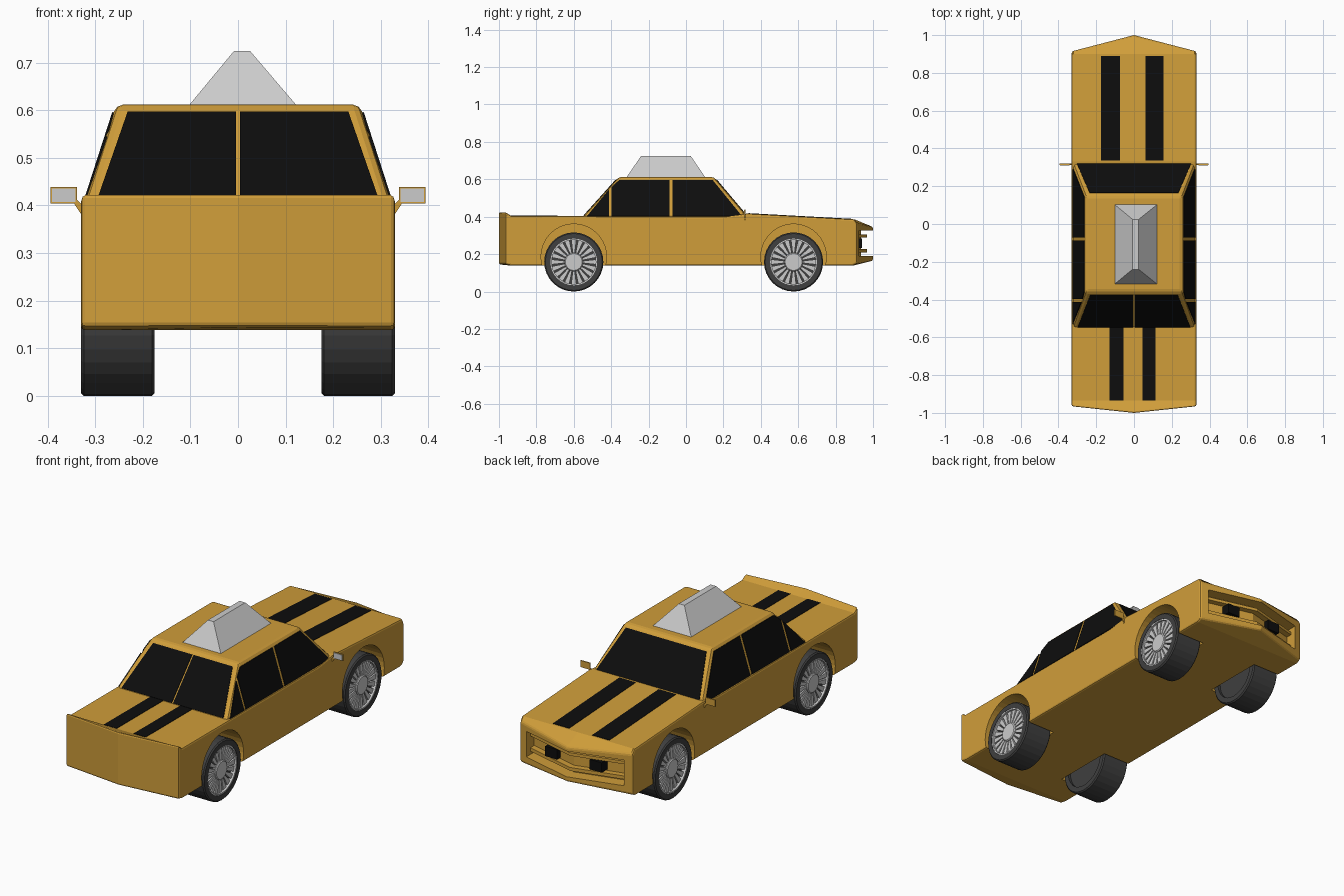
import bpy, bmesh, math
from mathutils import Vector

if "Cube" in bpy.data.objects:
    bpy.data.objects.remove(bpy.data.objects["Cube"])


def material(name, rgb):
    m = bpy.data.materials.new(name)
    m.use_nodes = True
    m.diffuse_color = (*rgb, 1)
    m.node_tree.nodes["Principled BSDF"].inputs["Base Color"].default_value = (*rgb, 1)
    return m


PAINT = material("amber paint", (0.63, 0.34, 0.042))
BLACK = material("black glass", (0.004, 0.004, 0.004))
RUBBER = material("dark rubber", (0.05, 0.05, 0.05))
SILVER = material("light grey", (0.6, 0.6, 0.6))


def finish(name, bm, mat):
    bmesh.ops.recalc_face_normals(bm, faces=bm.faces)
    me = bpy.data.meshes.new(name)
    bm.to_mesh(me)
    bm.free()
    me.materials.append(mat)
    ob = bpy.data.objects.new(name, me)
    bpy.context.collection.objects.link(ob)
    return ob


def loft(name, rings, mat):
    """Skin a solid through rings of equal point count."""
    bm = bmesh.new()
    loops = [[bm.verts.new(p) for p in ring] for ring in rings]
    n = len(loops[0])
    for a, b in zip(loops, loops[1:]):
        for i in range(n):
            j = (i + 1) % n
            bm.faces.new((a[i], a[j], b[j], b[i]))
    bm.faces.new(loops[0])
    bm.faces.new(loops[-1])
    return finish(name, bm, mat)


def rect(x0, x1, y0, y1, z):
    return [(x0, y0, z), (x1, y0, z), (x1, y1, z), (x0, y1, z)]


def box(name, x0, x1, y0, y1, z0, z1, mat):
    return loft(name, [rect(x0, x1, y0, y1, z) for z in (z0, z1)], mat)


def plate(name, pts, mat, thick=0.006):
    """Thin plate centred on a flat outline."""
    p = [Vector(q) for q in pts]
    n = (p[1] - p[0]).cross(p[2] - p[0]).normalized() * thick / 2
    return loft(name, [[q - n for q in p], [q + n for q in p]], mat)


def lathe(name, profile, mat, centre, steps=32):
    """Turn a closed (x, radius) outline round the axle."""
    bm = bmesh.new()
    vs = [bm.verts.new((x, 0, r)) for x, r in profile]
    es = [bm.edges.new((vs[i], vs[(i + 1) % len(vs)])) for i in range(len(vs))]
    bmesh.ops.spin(bm, geom=vs + es, cent=(0, 0, 0), axis=(1, 0, 0),
                   angle=math.tau, steps=steps)
    bmesh.ops.remove_doubles(bm, verts=bm.verts, dist=0.0001)
    ob = finish(name, bm, mat)
    ob.location = centre
    return ob


def apply(ob, kind, **settings):
    mod = ob.modifiers.new(kind.lower(), kind)
    for key, value in settings.items():
        setattr(mod, key, value)
    bpy.context.view_layer.objects.active = ob
    bpy.ops.object.modifier_apply(modifier=mod.name)


def bevel(ob, width, segments=2):
    apply(ob, "BEVEL", width=width, segments=segments,
          limit_method="ANGLE", angle_limit=math.radians(40))


def cut(ob, cutter):
    cutter.hide_render = True
    apply(ob, "BOOLEAN", object=cutter, operation="DIFFERENCE", solver="EXACT")
    bpy.data.objects.remove(cutter)


def nose(x):
    return 1.0 - 0.26 * abs(x)


def nose_bar(name, half, z0, z1, front, back, mat):
    """Bar that follows the pointed nose."""
    return loft(name, [[(x, nose(x) + back, z0), (x, nose(x) + front, z0),
                        (x, nose(x) + front, z1), (x, nose(x) + back, z1)]
                       for x in (-half, 0, half)], mat)


# Lower body: side outline with pointed nose and tail
def outline(x, tail, tip, brow, chin):
    yz = [(tail, 0.145), (tail, 0.425), (-0.935, 0.404), (0.2, 0.40), (0.33, 0.417),
          (0.9, 0.386), (tip, brow), (tip, chin), (0.89, 0.138), (-0.93, 0.138)]
    return [(x, y, z) for y, z in yz]


W = 0.33
body = loft("lower_body", [outline(-W, -0.965, 0.914, 0.362, 0.15),
                           outline(0, -1.0, 1.0, 0.345, 0.165),
                           outline(W, -0.965, 0.914, 0.362, 0.15)], PAINT)
bevel(body, 0.009)

# Wheel arches and grille recess
AXLES = {"rear_end": -0.6, "nose_end": 0.575}
SIDES = {"left": 1, "right": -1}
for y in AXLES.values():
    for s in SIDES.values():
        ring = [(math.cos(a) * 0.175 + y, math.sin(a) * 0.175 + 0.186)
                for a in (math.tau * i / 40 for i in range(40))]
        cut(body, loft("arch_cutter", [[(s * x, p, q) for p, q in ring]
                                       for x in (0.168, 0.5)], PAINT))
cut(body, nose_bar("grille_cutter", 0.285, 0.19, 0.325, 0.3, -0.065, PAINT))

# Grille bars and lamps
nose_bar("grille_upper_bar", 0.284, 0.288, 0.304, -0.033, -0.07, PAINT)
nose_bar("grille_lower_bar", 0.284, 0.208, 0.226, -0.033, -0.07, PAINT)
for side, s in SIDES.items():
    xs = sorted((s * 0.095, s * 0.165))
    box(side + "_lamp", *xs, 0.88, 0.94, 0.232, 0.284, BLACK)

# Cabin
Z0, Z1 = 0.395, 0.612


def blend(a, b, z):
    return a + (b - a) * (z - Z0) / (Z1 - Z0)


def side_x(z):
    return blend(0.326, 0.256, z)


def rear_y(z):
    return blend(-0.555, -0.36, z)


def screen_y(z):
    return blend(0.333, 0.15, z)


cabin = loft("cabin", [rect(-side_x(z), side_x(z), rear_y(z), screen_y(z), z)
                       for z in (Z0, Z1)], PAINT)
bevel(cabin, 0.015)

# Side windows
LOW, HIGH = 0.402, 0.595
panes = {
    "quarter_window": [(-0.53, LOW), (-0.412, LOW), (-0.412, 0.545)],
    "back_door_window": [(-0.398, LOW), (-0.088, LOW), (-0.088, HIGH),
                         (-0.358, HIGH), (-0.398, 0.558)],
    "door_window": [(-0.072, LOW), (0.3, LOW), (0.143, HIGH), (-0.072, HIGH)],
}
for side, s in SIDES.items():
    for name, pane in panes.items():
        plate(side + "_" + name, [(s * side_x(z), y, z) for y, z in pane], BLACK)
    # Split rear window
    plate(side + "_rear_window",
          [(s * x, rear_y(z), z) for x, z in
           ((0.004, 0.405), (0.298, 0.405), (0.232, HIGH), (0.004, HIGH))], BLACK)
plate("windscreen", [(x, screen_y(z), z) for x, z in
                     ((-0.302, 0.412), (0.302, 0.412), (0.235, HIGH), (-0.235, HIGH))], BLACK)

# Painted stripes on hood and trunk
for i, (x0, x1) in enumerate([(-0.175, -0.075), (0.06, 0.155)]):
    plate(f"hood_stripe_{i + 1}", [(x0, 0.335, 0.4168), (x1, 0.335, 0.4168),
                                   (x1, 0.89, 0.3866), (x0, 0.89, 0.3866)], BLACK, 0.004)
for i, (x0, x1) in enumerate([(-0.13, -0.055), (0.045, 0.115)]):
    plate(f"trunk_stripe_{i + 1}", [(x0, -0.935, 0.404), (x1, -0.935, 0.404),
                                    (x1, -0.545, 0.4026), (x0, -0.545, 0.4026)], BLACK, 0.004)

# Roof sign
loft("roof_sign", [rect(-0.105, 0.125, -0.32, 0.105, 0.608),
                   rect(-0.008, 0.025, -0.24, 0.025, 0.725)], SILVER)

# Door mirrors
for side, s in SIDES.items():
    plate(side + "_mirror_stalk", [(s * x, 0.316, z) for x, z in
          ((0.322, 0.375), (0.332, 0.385), (0.345, 0.405), (0.338, 0.412), (0.322, 0.395))], PAINT)
    box(side + "_mirror_frame", *sorted((s * 0.338, s * 0.394)), 0.313, 0.319, 0.404, 0.439, PAINT)
    plate(side + "_mirror_glass", [(s * x, 0.3125, z) for x, z in
          ((0.341, 0.407), (0.391, 0.407), (0.391, 0.436), (0.341, 0.436))], SILVER, 0.004)


# Wheels: tyre, dark backing, spokes, hub and rim ring
def wheel(label, s, y):
    centre = (0, y, 0.158)

    def turned(part, profile, mat):
        lathe(label + part, [(s * x, r) for x, r in profile], mat, centre)

    turned("_tyre", [(0.175, 0.125), (0.175, 0.152), (0.181, 0.158),
                     (0.324, 0.158), (0.33, 0.152), (0.33, 0.125)], RUBBER)
    turned("_backing", [(0.19, 0), (0.19, 0.127), (0.304, 0.127), (0.304, 0)], RUBBER)
    turned("_rim_ring", [(0.3, 0.118), (0.3, 0.127), (0.328, 0.127), (0.328, 0.118)], SILVER)
    turned("_hub", [(0.3, 0), (0.3, 0.05), (0.322, 0.05), (0.326, 0.045), (0.326, 0)], SILVER)
    bm = bmesh.new()
    count = 20
    for i in range(count):
        a, h = math.tau * i / count, 0.36 * math.tau / count
        corners = [(0.045, -h), (0.12, -h), (0.12, h), (0.045, h)]
        ring = [bm.verts.new((s * 0.3, r * math.cos(a + t), r * math.sin(a + t)))
                for r, t in corners]
        face = bm.faces.new(ring)
        out = bmesh.ops.extrude_face_region(bm, geom=[face])["geom"]
        bmesh.ops.translate(bm, vec=(s * 0.018, 0, 0),
                            verts=[v for v in out if isinstance(v, bmesh.types.BMVert)])
    finish(label + "_spokes", bm, SILVER).location = centre


for end, y in AXLES.items():
    for side, s in SIDES.items():
        wheel(f"{side}_{end}_wheel", s, y)
